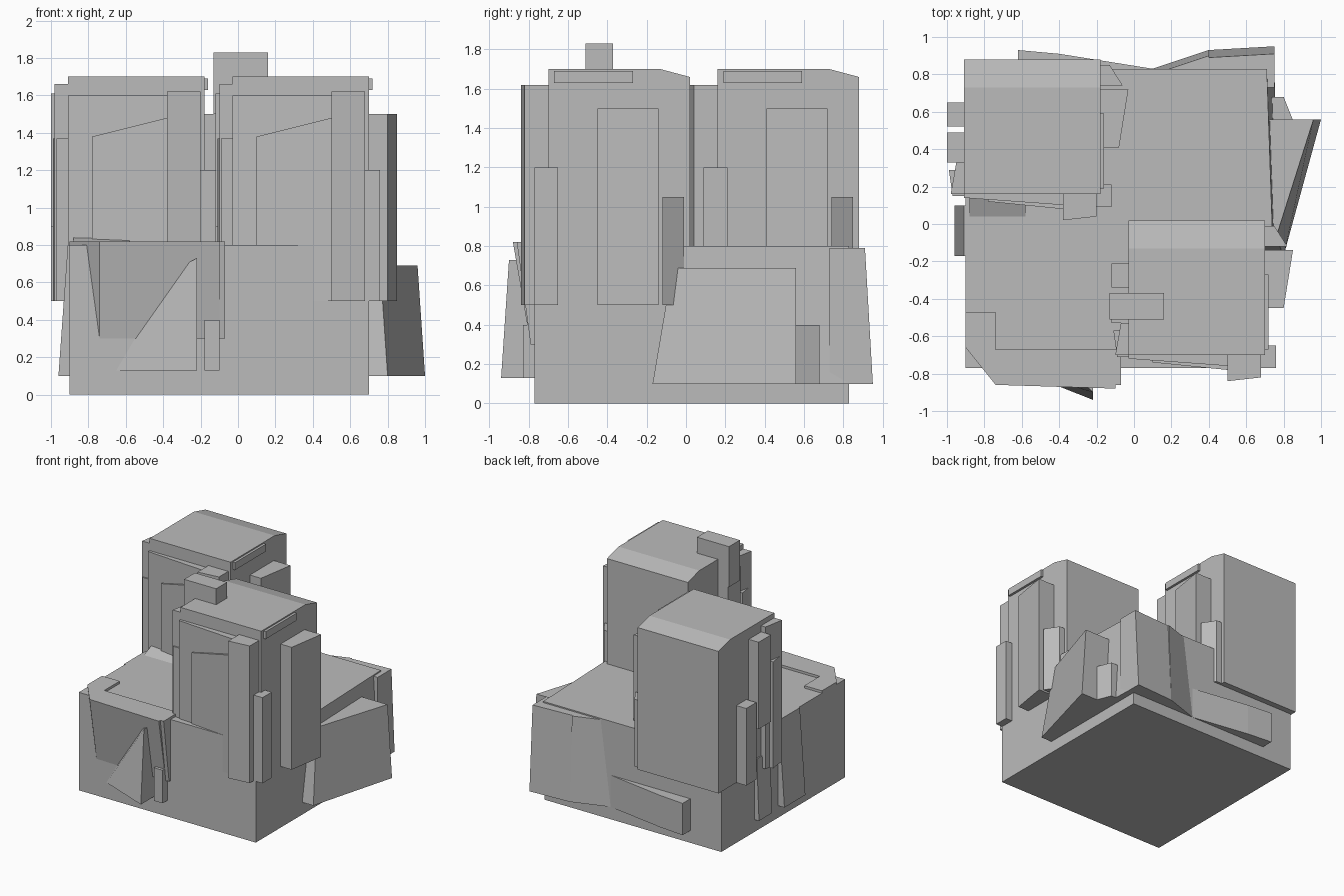
import bpy
import bmesh
from mathutils import Vector

if "Cube" in bpy.data.objects:
    bpy.data.objects.remove(bpy.data.objects["Cube"], do_unlink=True)

stone = bpy.data.materials.new("stone_grey")
stone.use_nodes = True
grey = (.5, .5, .5, 1)
stone.diffuse_color = grey
stone.node_tree.nodes["Principled BSDF"].inputs["Base Color"].default_value = grey

# Outward direction and run direction of each wall
RUN_X, RUN_Y = Vector((1, 0, 0)), Vector((0, 1, 0))
WALLS = {"front": (-RUN_Y, RUN_X), "back": (RUN_Y, RUN_X),
         "right": (RUN_X, RUN_Y), "left": (-RUN_X, RUN_Y)}


class Block:
    """A square stone block whose walls carry slabs."""

    def __init__(self, prefix, center, half):
        self.prefix = prefix
        self.center = Vector(center)
        self.half = half

    def slab(self, name, wall, start, end, high, near, far=None, low=.5,
             lean=0, taper=0, rise=0, drop=0, depth=.1):
        """Raise a slab on a wall: it stands out by near at its start and far at its end.

        lean moves the top outward, taper moves the top's start along the wall,
        rise lifts the top towards the end and drop lowers it towards the wall.
        """
        outward, along = WALLS[wall]
        far = near if far is None else far

        def point(run, reach, height):
            spot = self.center + along * run + outward * (self.half + reach)
            spot.z = height
            return spot

        bottom = [(start, near), (end, far), (end, -depth), (start, -depth)]
        top = [(start + taper, near + lean, high),
               (end, far + lean, high + rise),
               (end, -depth, high + rise - drop),
               (start + taper, -depth, high - drop)]
        bm = bmesh.new()
        lower = [bm.verts.new(point(run, reach, low)) for run, reach in bottom]
        upper = [bm.verts.new(point(*corner)) for corner in top]
        bm.faces.new(lower)
        bm.faces.new(upper)
        for i in range(len(lower)):
            bm.faces.new((lower[i - 1], lower[i], upper[i], upper[i - 1]))
        bmesh.ops.recalc_face_normals(bm, faces=bm.faces)
        full_name = self.prefix + "_" + name
        mesh = bpy.data.meshes.new(full_name)
        bm.to_mesh(mesh)
        bm.free()
        mesh.materials.append(stone)
        bpy.context.collection.objects.link(bpy.data.objects.new(full_name, mesh))


# Square foundation
base = Block("foundation", (-.1, .03, 0), half=.8)
base.slab("body", "front", start=-.8, end=.8, low=0, high=.8, near=0, depth=1.6)

# Two matching towers on opposite corners
front_tower = Block("front_tower", (.3, -.37, 0), half=.4)
rear_tower = Block("rear_tower", (-.58, .49, 0), half=.4)
for tower in (front_tower, rear_tower):
    # Shaft, with a crown that falls away at the back
    tower.slab("shaft", "front", start=-.33, end=.4, high=1.7, near=-.07, depth=.64)
    tower.slab("shaft_rear", "back", start=-.33, end=.4, high=1.66, near=-.01, drop=-.04,
               depth=.16)
    tower.slab("crown_lip", "right", start=-.3, end=.1, low=1.63, high=1.69, near=.02)
    # Front slabs
    tower.slab("front_slab", "front", start=-.33, end=.36, high=1.6, near=-.05, far=0)
    tower.slab("front_inner_slab", "front", start=-.2, end=.2, high=1.38, near=-.03, far=.01,
               rise=.1)
    tower.slab("front_pillar", "front", start=.2, end=.38, high=1.62, near=.07, far=.05)
    # Right slabs
    tower.slab("side_slab", "right", start=-.08, end=.23, high=1.5, near=.1, far=.15)
    tower.slab("side_low_slab", "right", start=.25, end=.36, high=1.05, near=.12, far=.05)
    tower.slab("side_pillar", "right", start=-.4, end=-.28, high=1.2, near=.06)
    # Left pillars and corner slab
    tower.slab("outer_pillar", "left", start=.03, end=.16, high=1.13, near=.02)
    tower.slab("tall_strip", "left", start=-.16, end=0, low=.9, high=1.61, near=.02)
    tower.slab("corner_slab", "left", start=-.33, end=-.16, high=1.66, near=0, far=-.03)
    tower.slab("corner_foot", "left", start=-.34, end=-.2, high=1.37, near=-.01, far=.01)

# Block set on the front tower only
front_tower.slab("raised_block", "left", start=-.14, end=0, low=1.5, high=1.83, near=.03,
                 depth=.26)

# Front overhang with a cut corner, and its leaning shards
base.slab("overhang_corner", "front", start=-.8, end=-.64, low=.3, high=.82, near=-.2, far=0,
          lean=.09, depth=.3)
base.slab("overhang", "front", start=-.64, end=0, low=.3, high=.82, near=0, far=.02,
          lean=.09)
base.slab("front_shard", "front", start=-.55, end=-.12, low=.13, high=.65, near=0, far=.17,
          lean=-.04, taper=.28, rise=.08)
base.slab("front_splinter", "front", start=-.08, end=0, low=.13, high=.4, near=.06)
base.slab("front_edge", "front", start=-.05, end=.03, low=.3, high=.82, near=.02, lean=.07)

# Slabs leaning on the right flank
base.slab("flank_slab", "right", start=-.2, end=.53, low=.1, high=.69, near=.1, far=.3,
          lean=-.04, taper=.1)
base.slab("flank_panel", "right", start=-.08, end=.8, low=.1, high=.8, near=.08, far=.05,
          lean=-.04)
base.slab("flank_shard", "right", start=.5, end=.65, low=.1, high=.4, near=.16, far=.1)

# Rear slabs
base.slab("rear_slope", "back", start=.2, end=.5, low=.1, high=.79, near=0, far=.1, lean=-.03)
base.slab("rear_slab", "back", start=.5, end=.85, low=.1, high=.79, near=.1, far=.12, lean=-.04)
base.slab("rear_low_slab", "back", start=-.52, end=-.3, low=.1, high=.36, near=.1, far=.08)
base.slab("rear_low_slope", "back", start=-.3, end=.2, low=.1, high=.36, near=.08, far=0)

# Thin panels on the left flank
base.slab("left_panel", "left", start=-.2, end=.07, low=.1, high=.8, near=.06, lean=-.05)
base.slab("left_strip", "left", start=.2, end=.37, low=.1, high=.6, near=.04, lean=-.02)

# Rubble at the foot of the rear tower
rear_tower.slab("rubble", "front", start=-.3, end=0, low=.7, high=.8, near=.05, drop=-.06)
